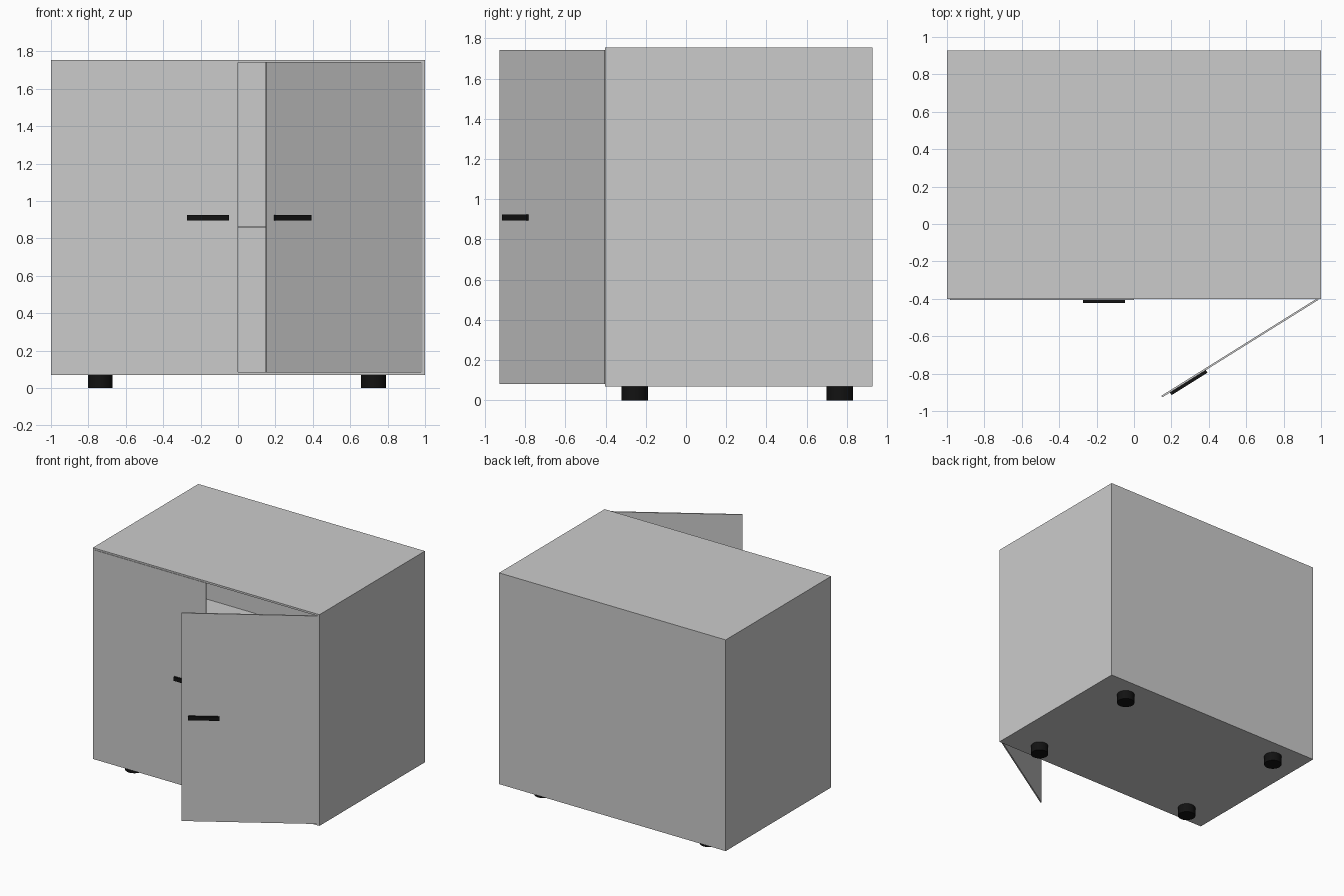
import bpy, bmesh
from math import radians
from mathutils import Vector, Matrix

if "Cube" in bpy.data.objects:
    bpy.data.objects.remove(bpy.data.objects["Cube"])

black = bpy.data.materials.new("black_plastic")
black.diffuse_color = (0.006, 0.006, 0.006, 1)
black.use_nodes = True
black.node_tree.nodes["Principled BSDF"].inputs["Base Color"].default_value = black.diffuse_color


def box(name, lo, hi, mat=None, open_front=False):
    """Box between two corners, optionally without its front (-y) face."""
    lo, hi = Vector(lo), Vector(hi)
    bm = bmesh.new()
    bmesh.ops.create_cube(bm, size=1)
    if open_front:
        front = [f for f in bm.faces if f.normal.y < -0.5]
        bmesh.ops.delete(bm, geom=front, context='FACES')
    size = hi - lo
    bmesh.ops.transform(bm, verts=bm.verts,
                        matrix=Matrix.Translation((lo + hi) / 2) @ Matrix.Diagonal((*size, 1)))
    mesh = bpy.data.meshes.new(name)
    bm.to_mesh(mesh)
    bm.free()
    ob = bpy.data.objects.new(name, mesh)
    bpy.context.collection.objects.link(ob)
    if mat:
        mesh.materials.append(mat)
    return ob


# Hollow carcass, open at the front
carcass = box("carcass", (-1, -0.402, 0.07), (1, 0.928, 1.755), open_front=True)
wall = carcass.modifiers.new("wall_thickness", 'SOLIDIFY')
wall.thickness = 0.015
wall.offset = -1
wall.use_even_offset = True

# Thin inner shelf
box("shelf", (-0.985, -0.36, 0.857), (0.985, 0.913, 0.865))


# Door with its handle, modelled around the hinge line
def door(side, hinge_side, angle):
    def span(a, b):
        return sorted((a * -hinge_side, b * -hinge_side))
    x0, x1 = span(0, 0.984)
    panel = box(side + "_door", (x0, -0.004, 0.083), (x1, 0.006, 1.742))
    x0, x1 = span(0.71, 0.936)
    handle = box(side + "_handle", (x0, -0.02, 0.895), (x1, -0.004, 0.925), black)
    for ob in (panel, handle):
        ob.location = (0.984 * hinge_side, -0.402, 0)
        ob.rotation_euler.z = radians(angle)


door("left", -1, 0)
door("right", 1, 32)

# Round feet
for side, x in (("left", -0.737), ("right", 0.724)):
    for end, y in (("front", -0.255), ("back", 0.765)):
        bpy.ops.mesh.primitive_cylinder_add(vertices=32, radius=0.066, depth=0.07,
                                            location=(x, y, 0.035))
        foot = bpy.context.object
        foot.name = f"{end}_{side}_foot"
        foot.data.materials.append(black)
        bpy.ops.object.shade_smooth_by_angle()
